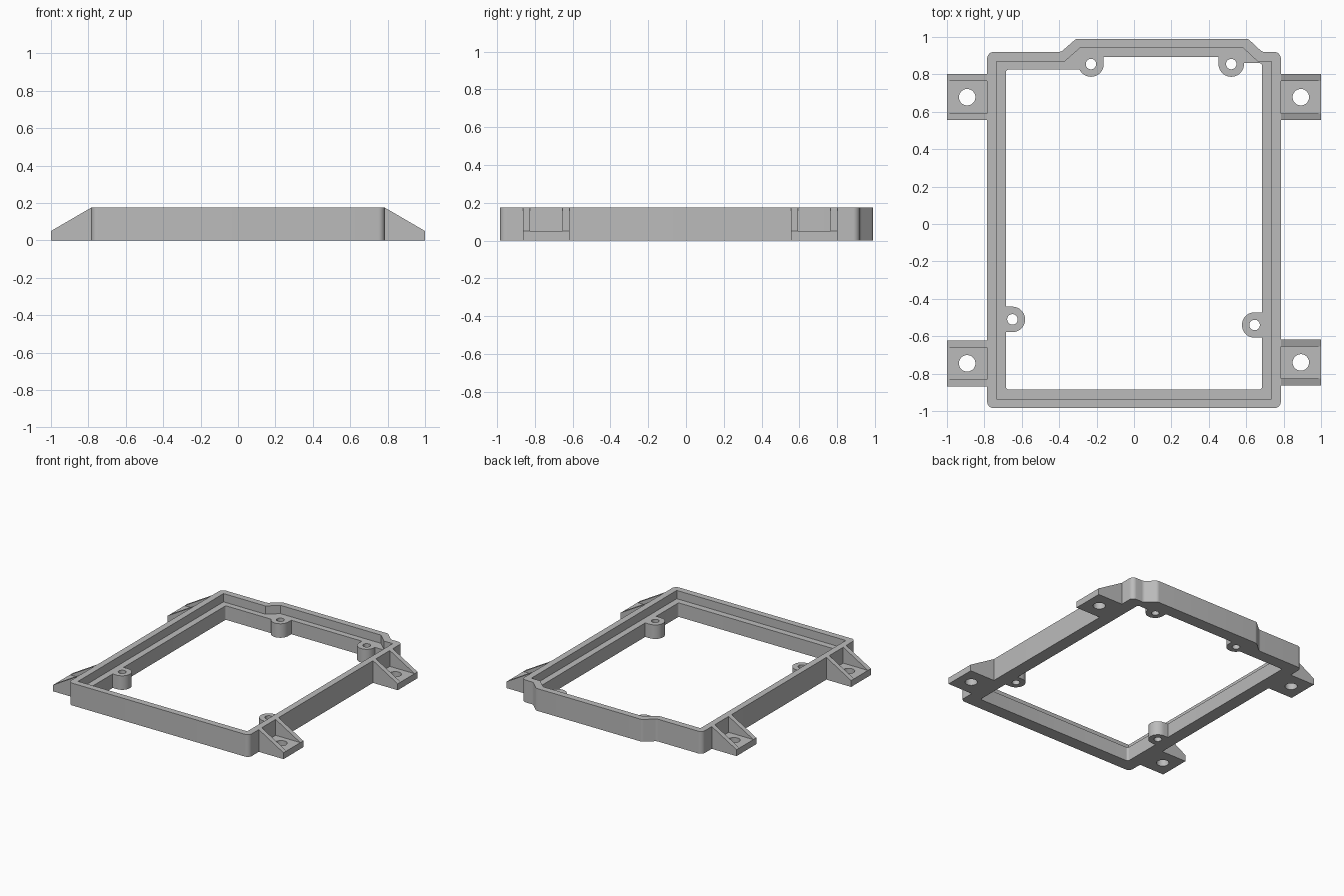
import bpy, bmesh
from math import cos, sin, pi
from mathutils import Vector, Matrix

HEIGHT, LEDGE, PLATE = 0.175, 0.11, 0.05

if "Cube" in bpy.data.objects:
    bpy.data.objects.remove(bpy.data.objects["Cube"])

grey = bpy.data.materials.new("plain grey")
grey.use_nodes = True
grey.diffuse_color = (0.5, 0.5, 0.5, 1)
grey.node_tree.nodes["Principled BSDF"].inputs["Base Color"].default_value = (0.5, 0.5, 0.5, 1)


def rounded(points, radius, steps=6):
    """Round every corner of a closed 2D outline."""
    out = []
    pts = [Vector(p) for p in points]
    for i, p in enumerate(pts):
        a = (pts[i - 1] - p).normalized()
        b = (pts[(i + 1) % len(pts)] - p).normalized()
        half = a.angle(b) / 2
        reach = radius / abs(sin(half)) * cos(half)
        start, end = p + a * reach, p + b * reach
        centre = p + (a + b).normalized() * (radius / sin(half))
        for k in range(steps + 1):
            d = start.lerp(end, k / steps) - centre
            out.append(centre + d.normalized() * radius)
    return out


def circle(x, y, r, n=40):
    return [(x + r * cos(2 * pi * k / n), y + r * sin(2 * pi * k / n)) for k in range(n)]


def prism(name, outline, low, high, sideways=False):
    """Extrude an outline upwards, or an x-z outline along y."""
    bm = bmesh.new()
    face = bm.faces.new([bm.verts.new((p[0], p[1], low)) for p in outline])
    top = bmesh.ops.extrude_face_region(bm, geom=[face])["geom"]
    verts = [v for v in top if isinstance(v, bmesh.types.BMVert)]
    bmesh.ops.translate(bm, verts=verts, vec=(0, 0, high - low))
    if sideways:
        swap = Matrix(((1, 0, 0, 0), (0, 0, 1, 0), (0, 1, 0, 0), (0, 0, 0, 1)))
        bmesh.ops.transform(bm, matrix=swap, verts=bm.verts)
    bmesh.ops.recalc_face_normals(bm, faces=bm.faces)
    mesh = bpy.data.meshes.new(name)
    bm.to_mesh(mesh)
    bm.free()
    mesh.materials.append(grey)
    obj = bpy.data.objects.new(name, mesh)
    bpy.context.collection.objects.link(obj)
    return obj


def activate(obj):
    bpy.ops.object.select_all(action='DESELECT')
    obj.select_set(True)
    bpy.context.view_layer.objects.active = obj


def combine(target, tool, operation):
    tool.hide_render = True
    mod = target.modifiers.new("shape", 'BOOLEAN')
    mod.operation, mod.solver, mod.object = operation, 'EXACT', tool
    activate(target)
    bpy.ops.object.modifier_apply(modifier=mod.name)
    bpy.data.objects.remove(tool)


def box(x0, x1, y0, y1):
    return [(x0, y0), (x1, y0), (x1, y1), (x0, y1)]


# Frame wall with a bulge along the back
outer = [(-0.785, -0.985), (0.785, -0.985), (0.785, 0.92), (0.685, 0.92),
         (0.61, 0.99), (-0.31, 0.99), (-0.39, 0.92), (-0.785, 0.92)]
frame = prism("frame", rounded(outer, 0.035), 0, HEIGHT)

# Recess that leaves a thin rim above the ledge
recess = [(-0.735, -0.935), (0.735, -0.935), (0.735, 0.87), (0.66, 0.87),
          (0.585, 0.94), (-0.29, 0.94), (-0.37, 0.87), (-0.735, 0.87)]
combine(frame, prism("recess_cutter", recess, LEDGE, 0.3), 'DIFFERENCE')

# Central opening
opening = [(-0.685, -0.885), (0.685, -0.885), (0.685, 0.86), (0.57, 0.86),
           (0.57, 0.893), (-0.25, 0.893), (-0.25, 0.825), (-0.685, 0.825)]
combine(frame, prism("opening_cutter", rounded(opening, 0.015), -0.1, 0.3), 'DIFFERENCE')

# Screw bosses: round nose, straight flanks running into the wall
R = 0.068
for x, y, wall in ((-0.23, 0.855, pi / 2), (0.52, 0.855, pi / 2),
                   (-0.65, -0.51, pi), (0.645, -0.54, 0)):
    d = Vector((cos(wall), sin(wall)))
    side = Vector((-d.y, d.x))
    c = Vector((x, y))
    nose = [c + side * R * cos(pi * k / 20) - d * R * sin(pi * k / 20) for k in range(21)]
    outline = nose + [c - side * R + d * 0.06, c + side * R + d * 0.06]
    combine(frame, prism("boss", outline, 0, LEDGE), 'UNION')
    combine(frame, prism("boss_hole", circle(x, y, 0.028), -0.1, 0.3), 'DIFFERENCE')

parts = [frame]

# Mounting brackets: sloped gussets either side of a drilled plate
for name, s, y in (("back_left", 1, 0.678), ("back_right", -1, 0.678),
                   ("front_left", 1, -0.74), ("front_right", -1, -0.745)):
    side = [(s * 0.785, 0), (s, 0), (s, PLATE), (s * 0.785, HEIGHT)]
    bracket = prism(name + "_bracket", side, y - 0.123, y + 0.123, sideways=True)
    pocket = box(0.7, 1.1, y - 0.086, y + 0.086)
    pocket = [(s * px, py) for px, py in pocket]
    combine(bracket, prism("pocket_cutter", pocket, PLATE, 0.3), 'DIFFERENCE')
    combine(bracket, prism("hole_cutter", circle(s * 0.892, y, 0.044), -0.1, 0.3), 'DIFFERENCE')
    parts.append(bracket)

for part in parts:
    activate(part)
    bpy.ops.object.shade_smooth_by_angle(angle=0.6)
